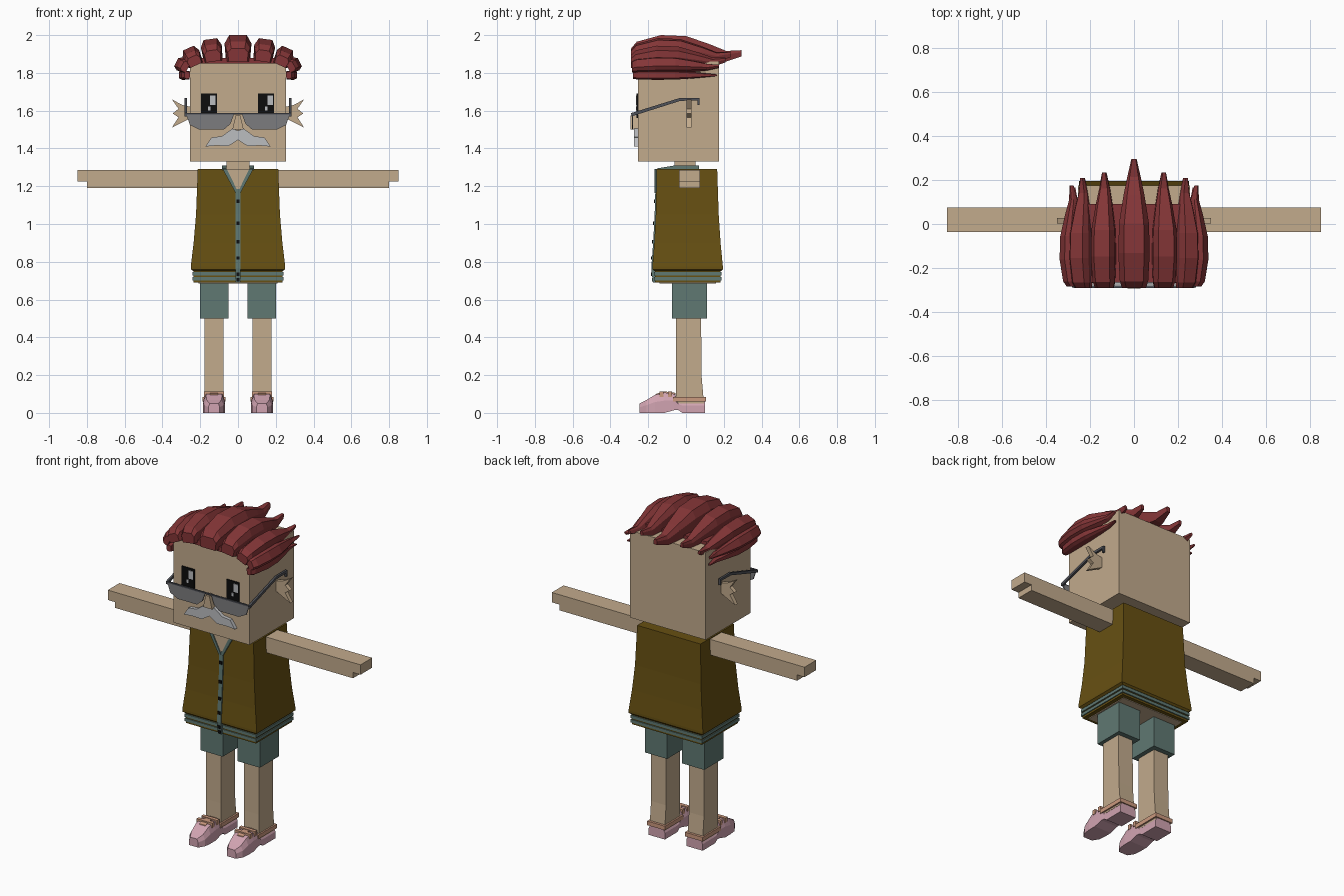
import bpy, bmesh
from math import sin, cos, radians

old = bpy.data.objects.get("Cube")
if old:
    bpy.data.objects.remove(old, do_unlink=True)


def material(name, r, g, b):
    m = bpy.data.materials.new(name)
    m.use_nodes = True
    m.diffuse_color = (r, g, b, 1)
    m.node_tree.nodes["Principled BSDF"].inputs["Base Color"].default_value = (r, g, b, 1)
    return m


skin = material("skin", .54, .405, .265)
hair = material("dark red hair", .23, .036, .038)
olive = material("olive vest", .135, .08, .006)
teal = material("teal cloth", .115, .19, .17)
pink = material("pink shoe", .64, .37, .44)
salmon = material("salmon trim", .6, .32, .21)
lens_grey = material("lens grey", .2, .2, .21)
silver = material("silver", .5, .51, .53)
black = material("black", .004, .004, .004)
frame_grey = material("frame grey", .08, .085, .1)


def loft(name, rings, mat):
    """Join equal-length rings of points into a capped solid."""
    bm = bmesh.new()
    rows = [[bm.verts.new(p) for p in ring] for ring in rings]
    n = len(rows[0])
    for a, b in zip(rows, rows[1:]):
        for i in range(n):
            j = (i + 1) % n
            bm.faces.new((a[i], a[j], b[j], b[i]))
    bm.faces.new(rows[0])
    bm.faces.new(rows[-1])
    bmesh.ops.recalc_face_normals(bm, faces=bm.faces[:])
    me = bpy.data.meshes.new(name)
    bm.to_mesh(me)
    bm.free()
    me.materials.append(mat)
    ob = bpy.data.objects.new(name, me)
    bpy.context.collection.objects.link(ob)
    return ob


def rect(x0, x1, y0, y1, z):
    return [(x0, y0, z), (x1, y0, z), (x1, y1, z), (x0, y1, z)]


def box(name, x0, x1, y0, y1, z0, z1, mat):
    return loft(name, [rect(x0, x1, y0, y1, z0), rect(x0, x1, y0, y1, z1)], mat)


def plate(name, outline, y0, y1, mat, s=1):
    """Outline in x, z pushed through y."""
    return loft(name, [[(s * x, y, z) for x, z in outline] for y in (y0, y1)], mat)


def slab(name, outline, x0, x1, mat):
    """Outline in y, z pushed through x."""
    return loft(name, [[(x, y, z) for y, z in outline] for x in (x0, x1)], mat)


# Head and neck
box("head", -.255, .255, -.255, .175, 1.33, 1.86, skin)
box("neck", -.06, .06, -.06, .05, 1.27, 1.34, skin)

# Vest body with flared skirt
vest = [(.75, .235, -.165, .185), (.76, .25, -.178, .195), (.775, .25, -.178, .195),
        (.9, .235, -.168, .183), (1.05, .222, -.16, .173), (1.29, .213, -.155, .165)]
loft("vest", [rect(-w, w, a, b, z) for z, w, a, b in vest], olive)
box("vest_hem", -.235, .235, -.163, .183, .69, .755, olive)
for i, z in enumerate((.702, .728)):
    box(f"hem_stripe_{i}", -.241, .241, -.169, .189, z, z + .018, teal)
box("body_underside", -.21, .21, -.14, .16, .686, .7, skin)

# Neckline, placket and buttons
plate("open_neck", [(-.065, 1.292), (.065, 1.292), (0, 1.17)], -.16, -.15, skin)
slab("placket", [(-.175, .69), (-.184, .765), (-.174, .9), (-.166, 1.05), (-.162, 1.185),
                 (-.15, 1.185), (-.15, .69)], -.013, .013, teal)
for i, (z, y) in enumerate([(.705, -.176), (.735, -.18), (.82, -.18), (.905, -.174),
                            (1.005, -.169), (1.12, -.165)]):
    box(f"button_{i}", -.009, .009, y - .005, y + .005, z - .009, z + .009, black)
for s, side in ((1, "left"), (-1, "right")):
    plate(f"{side}_collar_front", [(.06, 1.292), (.082, 1.292), (.013, 1.165), (-.001, 1.168)],
          -.166, -.152, teal, s)
    slab(f"{side}_collar_side", [(-.16, 1.285), (-.15, 1.295), (-.06, 1.31), (.07, 1.31), (.07, 1.285)],
         s * .06, s * .085, teal)
box("collar_back", -.085, .085, .05, .07, 1.285, 1.31, teal)

# Hair: stations of distance, width and height along one lock
LOCK = [(0, .8, 0, .5), (.05, .95, 0, .75), (.27, 1.05, .05, 1), (.5, 1, .05, .96),
        (.72, .7, .02, .64), (.86, .45, 0, .4), (1, .18, .2, .43)]


def lock(name, x, z, half, height, roll, y0, y1, s=1):
    c, d = cos(radians(roll)), sin(radians(roll))
    rings = []
    for t, w, low, top in LOCK:
        w *= half
        mid = (low + 2 * top) / 3
        cross = [(-.9 * w, low), (.9 * w, low), (w, mid), (.65 * w, top), (-.65 * w, top), (-w, mid)]
        rings.append([(s * (x + u * c + v * height * d), y0 + t * (y1 - y0),
                       z - u * d + v * height * c) for u, v in cross])
    loft(name, rings, hair)


box("hair_cap", -.25, .25, -.265, .09, 1.85, 1.88, hair)
lock("hair_lock_centre", 0, 1.86, .068, .14, 0, -.29, .295)
locks = [(.13, 1.86, .053, .12, 8, -.29, .235), (.222, 1.84, .045, .1, 24, -.29, .21),
         (.265, 1.825, .036, .07, 62, -.285, .175), (.255, 1.787, .024, .058, 88, -.28, .165)]

# Face: nose and eyes
plate("nose", [(-.03, 1.5), (.03, 1.5), (.012, 1.575), (-.012, 1.575)], -.293, -.25, skin)
for x, side in ((.148, "left"), (-.154, "right")):
    box(f"{side}_eye", x - .042, x + .042, -.262, -.25, 1.56, 1.692, black)
    box(f"{side}_eye_shine", x + .007, x + .036, -.265, -.255, 1.63, 1.68, silver)
    box(f"{side}_eye_glint", x - .006, x + .008, -.265, -.255, 1.602, 1.622, silver)
box("glasses_bar", -.275, .275, -.29, -.28, 1.58, 1.588, frame_grey)

for s, side in ((1, "left"), (-1, "right")):
    for i, args in enumerate(locks):
        lock(f"{side}_hair_lock_{i}", *args, s)

    # Moustache, glasses and ear
    plate(f"{side}_moustache", [(0, 1.495), (.03, 1.505), (.085, 1.465), (.14, 1.458), (.172, 1.41),
                                (.12, 1.415), (.05, 1.413), (0, 1.445)], -.276, -.25, silver, s)
    plate(f"{side}_lens", [(.02, 1.583), (.275, 1.583), (.255, 1.525), (.205, 1.5), (.075, 1.5),
                           (.04, 1.53)], -.287, -.28, lens_grey, s)
    slab(f"{side}_temple_arm", [(-.288, 1.57), (-.03, 1.652), (.06, 1.654), (.06, 1.63), (.072, 1.63),
                                (.072, 1.668), (-.03, 1.668), (-.288, 1.588)],
         s * .27, s * .282, frame_grey)
    plate(f"{side}_ear", [(.25, 1.62), (.295, 1.63), (.35, 1.66), (.315, 1.61), (.345, 1.585),
                          (.315, 1.565), (.35, 1.51), (.29, 1.54), (.25, 1.56)], .003, .028, skin, s)

    # Arm with stepped hand
    plate(f"{side}_arm", [(.2, 1.19), (.8, 1.19), (.8, 1.225), (.85, 1.225), (.85, 1.285), (.2, 1.285)],
          -.037, .075, skin, s)

    # Shorts and leg
    box(f"{side}_shorts_leg", s * .05, s * .2, -.075, .11, .5, .7, teal)
    loft(f"{side}_leg", [rect(s * .077, s * .178, a, b, z) for z, a, b in
                         ((.05, -.055, .095), (.2, -.052, .082), (.52, -.052, .08))], skin)

    # Shoe with arched sole, cuff and straps
    cx = s * .127
    shoe = [(-.245, .03, 0, .05), (-.21, .052, 0, .068), (-.165, .057, 0, .095), (-.115, .057, 0, .108),
            (-.06, .056, .015, .1), (-.04, .055, .015, .066), (-.02, .055, 0, .066), (.1, .055, 0, .066)]
    loft(f"{side}_shoe", [[(cx - w, y, a), (cx + w, y, a), (cx + w, y, a + .6 * (b - a)),
                           (cx + .75 * w, y, b), (cx - .75 * w, y, b), (cx - w, y, a + .6 * (b - a))]
                          for y, w, a, b in shoe], pink)
    box(f"{side}_shoe_cuff", cx - .06, cx + .06, -.07, .107, .06, .085, salmon)
    slab(f"{side}_shoe_tongue", [(-.165, .085), (-.16, .1), (-.115, .114), (-.055, .106), (-.055, .08)],
         cx - .02, cx + .02, salmon)
    for i, y in enumerate((-.13, -.085)):
        box(f"{side}_shoe_strap_{i}", cx - .053, cx + .053, y - .011, y + .011, .085, .114, salmon)
